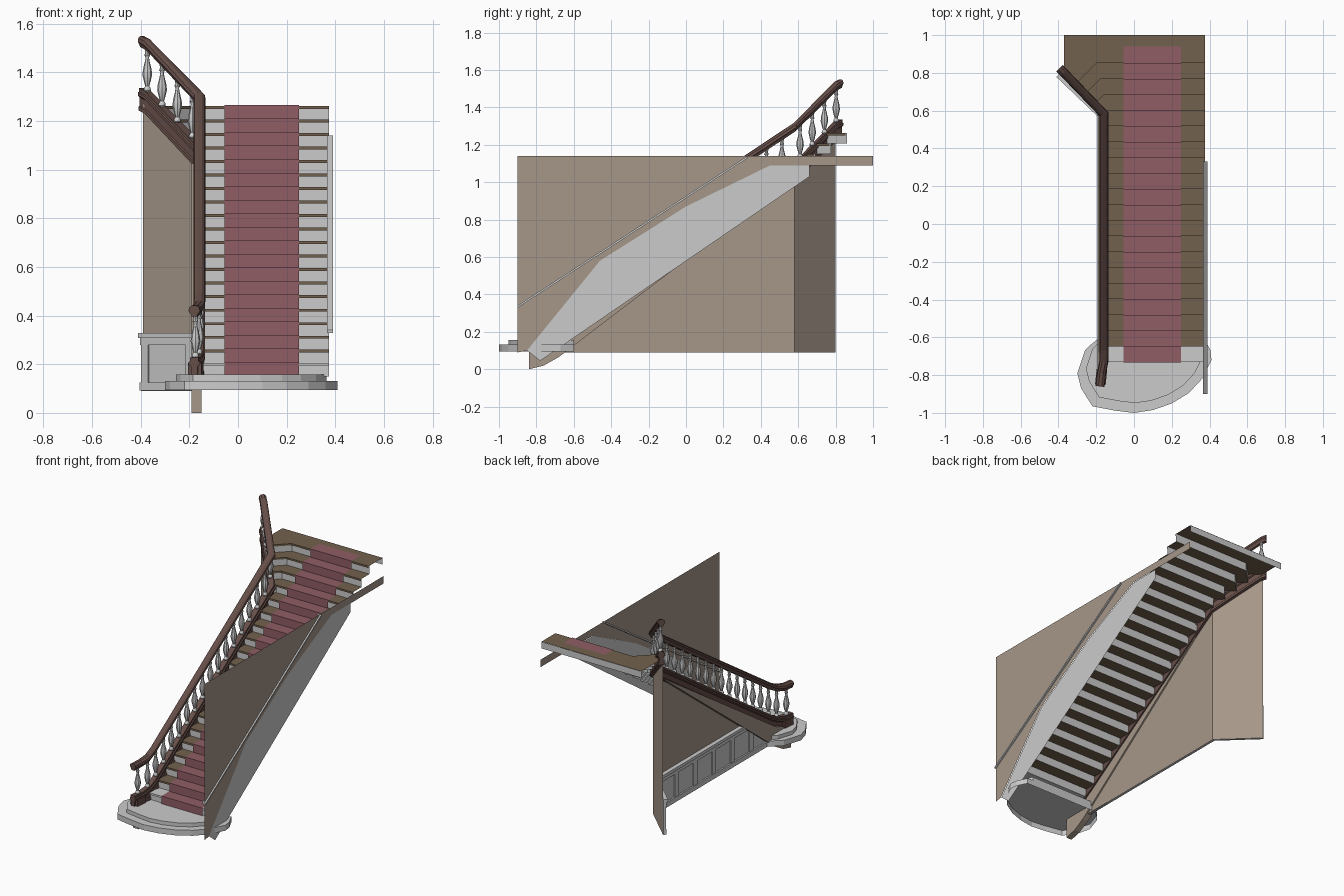
import bpy, bmesh, math
from mathutils import Vector

if "Cube" in bpy.data.objects:
    bpy.data.objects.remove(bpy.data.objects["Cube"])


def mat(name, c):
    m = bpy.data.materials.new(name)
    m.diffuse_color = (*c, 1)
    m.use_nodes = True
    m.node_tree.nodes["Principled BSDF"].inputs["Base Color"].default_value = m.diffuse_color
    return m


WOOD = mat("dark_wood", (0.13, 0.075, 0.065))
TREAD = mat("tread_brown", (0.17, 0.12, 0.075))
WALL = mat("wall_tan", (0.38, 0.31, 0.25))
RED = mat("carpet_red", (0.28, 0.11, 0.13))


def make(name, verts, faces, m=None, smooth=False):
    me = bpy.data.meshes.new(name)
    me.from_pydata([tuple(v) for v in verts], [], faces)
    bm = bmesh.new()
    bm.from_mesh(me)
    bmesh.ops.recalc_face_normals(bm, faces=bm.faces)
    bm.to_mesh(me)
    bm.free()
    ob = bpy.data.objects.new(name, me)
    bpy.context.collection.objects.link(ob)
    if m:
        me.materials.append(m)
    if smooth:
        bpy.context.view_layer.objects.active = ob
        ob.select_set(True)
        bpy.ops.object.shade_smooth_by_angle(angle=math.radians(40))
        ob.select_set(False)
    return ob


def sweep(name, path, prof, m=None):
    """Closed (outward, z) profile carried along a path, mitred in plan."""
    V, F, n = [], [], len(prof)
    pts = [Vector(p) for p in path]
    for i, p in enumerate(pts):
        ns = []
        for a, b in ((i - 1, i), (i, i + 1)):
            if 0 <= a and b < len(pts):
                d = (pts[b] - pts[a]).to_2d().normalized()
                ns.append(Vector((-d.y, d.x)))
        k = sum(ns, Vector((0, 0))).normalized()
        k /= k.dot(ns[0])
        V += [(p.x + k.x * l, p.y + k.y * l, p.z + z) for l, z in prof]
    for i in range(len(pts) - 1):
        for j in range(n):
            a, b = i * n + j, i * n + (j + 1) % n
            F.append((a, b, b + n, a + n))
    F += [tuple(range(n)), tuple(range(len(V) - n, len(V)))]
    return make(name, V, F, m)


def rect(l0, l1, z0, z1):
    return [(l0, z0), (l1, z0), (l1, z1), (l0, z1)]


def side_panel(name, x, yz, m=None, x2=None):
    n = len(yz)
    V = [(x, y, z) for y, z in yz]
    F = [tuple(range(n))]
    if x2 is not None:
        V += [(x2, y, z) for y, z in yz]
        F.append(tuple(range(n, 2 * n)))
        F += [(i, (i + 1) % n, (i + 1) % n + n, i + n) for i in range(n)]
    return make(name, V, F, m)


# --- steps: risers, treads with nosing lip, carpet -------------------------
N, Y0, DY, ZTOP, DZ = 20, -0.723, 0.0833, 1.262, 0.0556


def line(y):
    if y < 0.59:
        return [(0.375, y), (0.1, y), (-0.15, y)]
    xk = -0.14 - 0.24 * (y - 0.61)
    t = max((xk + y - 0.42) / 2, 0.005)
    return [(0.375, y), (xk, y), (xk - t, y - t)]


rV, rF, tV, tF, cV, cF = [], [], [], [], [], []


def strip(V, F, pts, z0, z1):
    b = len(V)
    V += [(x, y, z0) for x, y in pts] + [(x, y, z1) for x, y in pts]
    n = len(pts)
    F += [(b + i, b + i + 1, b + n + i + 1, b + n + i) for i in range(n - 1)]


def poly(V, F, pts, z):
    F.append(tuple(range(len(V), len(V) + len(pts))))
    V += [(x, y, z) for x, y in pts]


for i in range(N):
    y, z = Y0 + DY * i, ZTOP - DZ * (N - 1 - i)
    last = i == N - 1
    strip(rV, rF, line(y), z - DZ, z)
    back = [(0.375, 1), (-0.37, 1), (-0.37, 0.79)] if last else line(y + DY)
    # the lowest tread is pale like the platform
    tv, tf = (rV, rF) if i == 0 else (tV, tF)
    front = line(y - 0.008)
    poly(tv, tf, front + back[::-1], z)
    strip(tv, tf, front, z - 0.012, z)
    c0, c1 = (-0.055, y - 0.011), (0.25, y - 0.011)
    yb = 0.94 if last else y + DY - 0.011
    strip(cV, cF, [c0, c1], z - DZ + 0.003, z + 0.003)
    poly(cV, cF, [c0, c1, (0.25, yb), (-0.055, yb)], z + 0.003)
strip(rV, rF, [(0.375, 1), (-0.37, 1)], ZTOP - 0.045, ZTOP - 0.001)
make("risers", rV, rF)
make("treads", tV, tF, TREAD)
make("carpet_runner", cV, cF, RED)

# --- rounded two-layer starting platform, open underneath -------------------
outer = [(-0.23, -0.64), (-0.26, -0.67), (-0.30, -0.79), (-0.28, -0.87), (-0.22, -0.965),
         (-0.1, -0.988), (0, -1), (0.1, -0.985), (0.2, -0.95), (0.29, -0.895),
         (0.36, -0.82), (0.41, -0.72), (0.405, -0.67), (0.37, -0.6), (-0.18, -0.6)]
for name, s, z0, z1 in (("platform_lower", 1, 0.095, 0.132), ("platform_upper", 0.87, 0.132, 0.157)):
    pts = [(0.05 + (x - 0.05) * s, -0.6 + (y + 0.6) * s) for x, y in outer]
    V, F = [], []
    strip(V, F, pts + pts[:1], z0, z1)
    poly(V, F, pts, z1)
    make(name, V, F)

# --- handrail and stringer ---------------------------------------------------
RAIL = [(-0.18, -0.86, 0.42), (-0.172, -0.79, 0.422), (-0.16, -0.73, 0.437), (-0.158, -0.67, 0.468),
        (-0.158, 0.58, 1.295), (-0.37, 0.80, 1.515), (-0.395, 0.825, 1.528)]
half = [(0.011, -0.024), (0.016, -0.012), (0.024, -0.002), (0.021, 0.013), (0.009, 0.022)]
sweep("handrail", RAIL, half + [(-l, z) for l, z in half[::-1]], WOOD)


def rail_at(y):
    for a, b in zip(RAIL, RAIL[1:]):
        if y <= b[1]:
            break
    t = (y - a[1]) / (b[1] - a[1])
    return tuple(p + (q - p) * t for p, q in zip(a, b))


low = [(x, y, z - 0.235) for x, y, z in RAIL]
half = [(0.019, -0.05), (0.019, -0.035), (0.014, -0.03), (0.014, 0.005),
        (0.023, 0.012), (0.023, 0.024), (0.017, 0.028), (0.017, 0.042)]
sweep("stringer", low, half + [(-l, z) for l, z in half[::-1]], WOOD)
sweep("newel_block", [(-0.178, -0.85, 0), (-0.170, -0.77, 0)], rect(-0.028, 0.028, 0.155, 0.205), WOOD)

# --- turned balusters ----------------------------------------------------------
turn = [(0.011, 0), (0.015, 0.03), (0.013, 0.09), (0.008, 0.13), (0.013, 0.22), (0.020, 0.38),
        (0.018, 0.5), (0.010, 0.68), (0.007, 0.78), (0.012, 0.83), (0.008, 0.88), (0.012, 1)]
S = 8
ys = [-0.815 + 0.083 * i for i in range(17)] + [0.61, 0.675, 0.74, 0.803]
for y in ys:
    x, y, zr = rail_at(y)
    z0, h = zr - 0.197, 0.182
    V = [(x + r * math.cos(2 * math.pi * k / S), y + r * math.sin(2 * math.pi * k / S), z0 + t * h)
         for r, t in turn for k in range(S)]
    F = [(j * S + k, j * S + (k + 1) % S, (j + 1) * S + (k + 1) % S, (j + 1) * S + k)
         for j in range(len(turn) - 1) for k in range(S)]
    make("baluster", V, F, None, True)

# --- left wall below the stringer, with angled return ---------------------------
side_panel("left_wall", -0.16, [(-0.7, 0.09), (0.58, 0.09), (0.58, 1.05), (-0.7, 0.2)], WALL)
make("left_wall_return", [(-0.16, 0.58, 0.09), (-0.39, 0.80, 0.09), (-0.39, 0.80, 1.27), (-0.16, 0.58, 1.04)],
     [(0, 1, 2, 3)], WALL)
side_panel("stair_soffit", -0.192, [(-0.84, 0.0), (-0.76, 0.02), (-0.68, 0.065), (0.5, 0.965), (0.58, 1.025),
                                    (-0.68, 0.2), (-0.84, 0.14)], WALL, -0.15)

# --- wainscot on the outer side of the left wall ----------------------------------
A, B, C = (-0.16, -0.46, 0), (-0.16, 0.58, 0), (-0.39, 0.80, 0)
sweep("wainscot_panel", [A, B, C], rect(0.002, 0.012, 0.09, 0.315))
side_panel("wainscot_front_panel", -0.172, [(-0.70, 0.09), (-0.46, 0.09), (-0.46, 0.32), (-0.70, 0.17)])
sweep("wainscot_cap", [A, B, C], rect(0.002, 0.030, 0.308, 0.328))
sweep("wainscot_top_rail", [A, B, C], rect(0.002, 0.020, 0.28, 0.308))
sweep("wainscot_base", [(-0.16, -0.7, 0), B, C], rect(0.002, 0.022, 0.092, 0.125))


def stile(a, b, t, w=0.02):
    a, b = Vector(a), Vector(b)
    d = (b - a).normalized()
    p = a.lerp(b, t)
    sweep("wainscot_stile", [p - d * w, p + d * w], rect(0.002, 0.019, 0.12, 0.29))


for i in range(6):
    stile(A, B, 0.02 + i * 0.19)
for t in (0.12, 0.92):
    stile(B, C, t)

# --- right wall, skirting and sloping wall rail --------------------------------------
edge = [(-0.85, 0.1), (-0.46, 0.58), (0, 0.87), (0.45, 1.09)]
side_panel("right_wall", 0.38, [(-0.9, 0.09), *edge, (1, 1.09), (1, 1.14), (-0.9, 1.14)], WALL)
side_panel("right_skirting", 0.376, [*edge, (0.66, 1.09), (0.66, 1.03), (-0.78, 0.045)])
sweep("wall_rail", [(0.38, -0.9, 0.335), (0.38, 0.33, 1.135)], rect(-0.010, 0.014, -0.006, 0.006))
